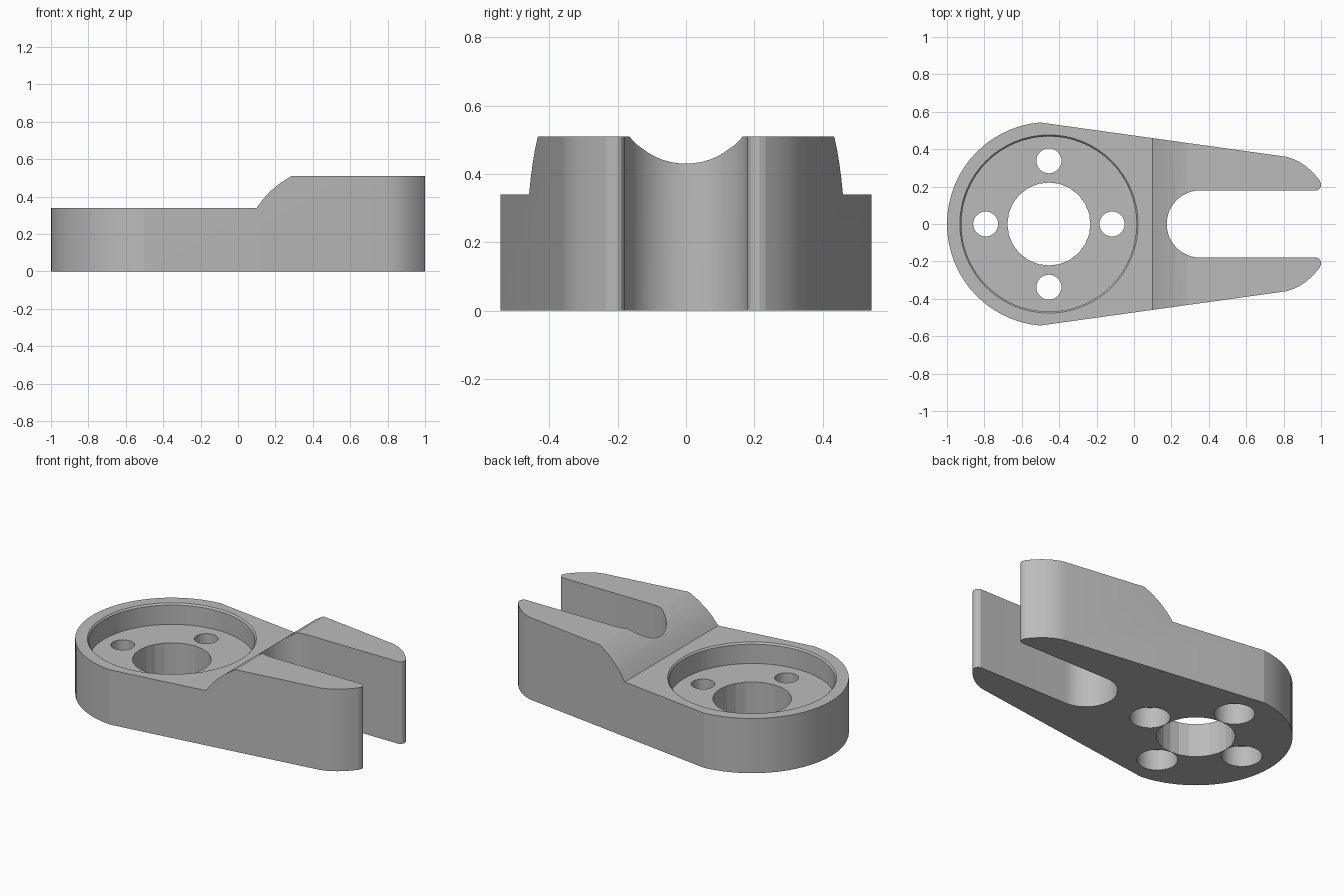
import bpy, bmesh, math
from math import cos, sin, pi
from mathutils import Vector

cube = bpy.data.objects.get("Cube")
if cube:
    bpy.data.objects.remove(cube)

CX = -0.455          # centre of the round end
HEIGHT = 0.51        # fork height
STEP = 0.34          # round end height
FLOOR = 0.21         # floor of the round recess

metal = bpy.data.materials.new("plain_grey")
metal.use_nodes = True
grey = (0.5, 0.5, 0.5, 1)
metal.diffuse_color = grey
metal.node_tree.nodes["Principled BSDF"].inputs["Base Color"].default_value = grey


def prism(name, points, direction):
    """Extrude a closed outline of 3D points along a direction."""
    bm = bmesh.new()
    face = bm.faces.new([bm.verts.new(p) for p in points])
    moved = bmesh.ops.extrude_face_region(bm, geom=[face])["geom"]
    verts = [g for g in moved if isinstance(g, bmesh.types.BMVert)]
    bmesh.ops.translate(bm, verts=verts, vec=direction)
    bmesh.ops.recalc_face_normals(bm, faces=bm.faces)
    mesh = bpy.data.meshes.new(name)
    bm.to_mesh(mesh)
    bm.free()
    obj = bpy.data.objects.new(name, mesh)
    mesh.materials.append(metal)
    bpy.context.collection.objects.link(obj)
    return obj


def arc(cx, cy, r, start, end, n):
    angles = [math.radians(start + (end - start) * i / n) for i in range(n + 1)]
    return [(cx + r * cos(a), cy + r * sin(a)) for a in angles]


def cylinder(name, x, y, r, z0, z1, sides, top_r=None):
    bm = bmesh.new()
    bmesh.ops.create_cone(bm, cap_ends=True, segments=sides, radius1=r,
                          radius2=top_r or r, depth=z1 - z0)
    bmesh.ops.translate(bm, verts=bm.verts, vec=(x, y, (z0 + z1) / 2))
    mesh = bpy.data.meshes.new(name)
    bm.to_mesh(mesh)
    bm.free()
    obj = bpy.data.objects.new(name, mesh)
    mesh.materials.append(metal)
    bpy.context.collection.objects.link(obj)
    return obj


def apply_boolean(target, tool, operation):
    mod = target.modifiers.new("cut", "BOOLEAN")
    mod.operation = operation
    mod.solver = "EXACT"
    mod.object = tool
    bpy.context.view_layer.objects.active = target
    bpy.ops.object.modifier_apply(modifier=mod.name)
    bpy.data.objects.remove(tool)


# Plan outline: round end, tapering flanks and curved fork tips
a, b, c = Vector((0.81, 0.36)), Vector((0.91, 0.34)), Vector((0.993, 0.232))
tip = []
for i in range(9):
    t = i / 8
    tip.append(tuple(a * (1 - t) ** 2 + b * 2 * t * (1 - t) + c * t * t))
tip += [(1.0, 0.215), (0.999, 0.2), (0.992, 0.188), (0.978, 0.18)]
outline = arc(CX, 0, 0.545, 265, 95, 30) + tip
outline += [(x, -y) for x, y in reversed(tip)]
body = prism("clevis_body", [(x, y, 0) for x, y in outline], (0, 0, HEIGHT))

# Curved step from the low round end up to the fork
step = [(-1.2, STEP), (0.1, STEP), (0.135, 0.388), (0.175, 0.43),
        (0.225, 0.472), (0.285, HEIGHT), (0.285, 0.7), (-1.2, 0.7)]
apply_boolean(body, prism("step_cutter", [(x, -1, z) for x, z in step],
                          (0, 2, 0)), "DIFFERENCE")

# Fork slot with a round end
slot = arc(0.355, 0, 0.18, 90, 270, 24) + [(1.2, -0.18), (1.2, 0.18)]
apply_boolean(body, prism("slot_cutter", [(x, y, -0.1) for x, y in slot],
                          (0, 0, 0.8)), "DIFFERENCE")

# Round recess with a slightly eased rim, and the central bore
cutters = [
    cylinder("recess_cutter", CX, 0, 0.468, FLOOR, 0.6, 64),
    cylinder("rim_cutter", CX, 0, 0.467, STEP - 0.011, STEP + 0.01, 64, 0.485),
    cylinder("bore_cutter", CX, 0, 0.222, -0.1, 0.6, 24),
]
# Four bolt holes, counterbored from below
for i in range(4):
    x, y = CX + 0.338 * cos(i * pi / 2), 0.338 * sin(i * pi / 2)
    cutters.append(cylinder("bolt_cutter", x, y, 0.067, -0.1, 0.6, 36))
    cutters.append(cylinder("counterbore_cutter", x, y, 0.115, -0.1, 0.13, 36))
for cutter in cutters:
    apply_boolean(body, cutter, "DIFFERENCE")

bpy.ops.object.select_all(action="DESELECT")
body.select_set(True)
bpy.context.view_layer.objects.active = body
bpy.ops.object.shade_smooth_by_angle(angle=math.radians(14))
